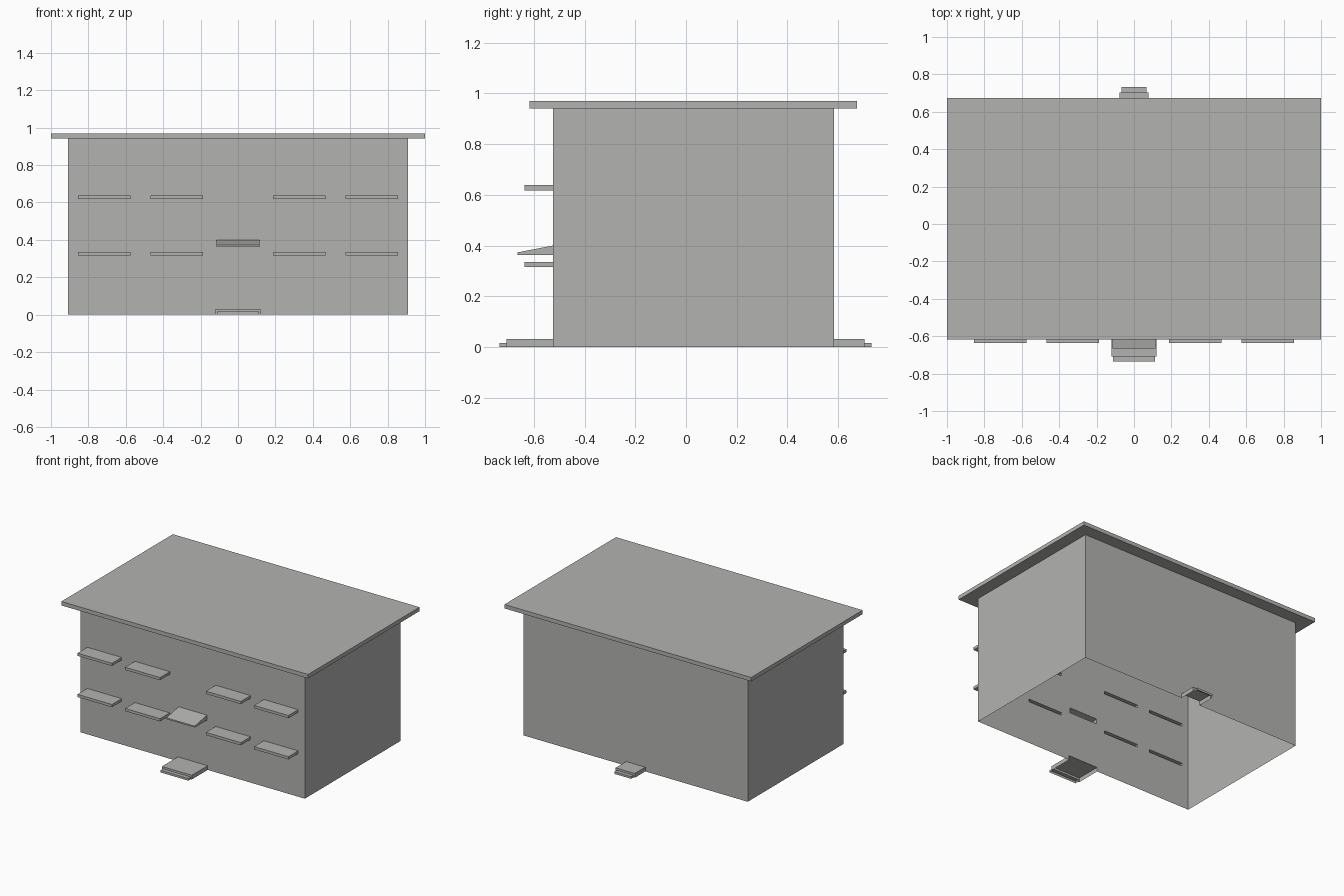
import bpy, bmesh
from mathutils import Vector

cube = bpy.data.objects.get("Cube")
if cube:
    bpy.data.objects.remove(cube, do_unlink=True)

GREY = (0.45, 0.45, 0.44, 1)
grey = bpy.data.materials.new("plain_grey")
grey.use_nodes = True
grey.diffuse_color = GREY
grey.node_tree.nodes["Principled BSDF"].inputs["Base Color"].default_value = GREY

SIDES = {"front": Vector((0, -1, 0)), "back": Vector((0, 1, 0)),
         "top": Vector((0, 0, 1)), "bottom": Vector((0, 0, -1))}


def on_side(bm, side):
    bm.normal_update()
    return [f for f in bm.faces if f.normal.dot(SIDES[side]) > 0.99]


def cut_hole(bm, side, low, high):
    """Slice one side along the hole's edges and remove the faces inside it."""
    axes = [a for a in range(3) if abs(SIDES[side][a]) < 0.5]
    for axis in axes:
        for corner in (low, high):
            normal = Vector((0, 0, 0))
            normal[axis] = 1
            faces = on_side(bm, side)
            edges = {e for f in faces for e in f.edges}
            verts = {v for f in faces for v in f.verts}
            bmesh.ops.bisect_plane(bm, geom=faces + list(edges) + list(verts),
                                   plane_co=corner, plane_no=normal, dist=1e-5)
    inside = [f for f in on_side(bm, side)
              if all(low[a] < f.calc_center_median()[a] < high[a] for a in axes)]
    bmesh.ops.delete(bm, geom=inside, context="FACES")


def shell(name, low, high, open_sides=(), holes=(), front_drop=0):
    """Thin-walled box with open sides, holes and an optional sloping top."""
    low, high = Vector(low), Vector(high)
    bm = bmesh.new()
    bmesh.ops.create_cube(bm, size=1)
    for v in bm.verts:
        v.co = (low + high) / 2 + v.co * (high - low)
    for side in open_sides:
        bmesh.ops.delete(bm, geom=on_side(bm, side), context="FACES")
    for v in bm.verts:
        if v.co.y < low.y + 1e-4 and v.co.z > high.z - 1e-4:
            v.co.z -= front_drop
    for side, hole_low, hole_high in holes:
        cut_hole(bm, side, hole_low, hole_high)
    mesh = bpy.data.meshes.new(name)
    bm.to_mesh(mesh)
    bm.free()
    mesh.materials.append(grey)
    bpy.context.collection.objects.link(bpy.data.objects.new(name, mesh))


WALL_X, FRONT, BACK, EAVES = 0.909, -0.524, 0.583, 0.941
wall_holes = []

# Window hoods, two rows of mirrored pairs, opening into the wall
for row, z in (("lower", 0.316), ("upper", 0.618)):
    for place, x0, x1 in (("inner", 0.186, 0.469), ("outer", 0.576, 0.855)):
        for hand, a, b in (("left", x0, x1), ("right", -x1, -x0)):
            low, high = (a, -0.637, z), (b, FRONT, z + 0.02)
            shell(f"{row}_{place}_hood_{hand}", low, high, ["back"])
            wall_holes.append(("front", low, high))

# Sloping canopy above the door
low, high = (-0.115, -0.665, 0.363), (0.115, FRONT, 0.4)
shell("door_canopy", low, high, ["back"], front_drop=0.027)
wall_holes.append(("front", low, high))

# Two-stage steps at the front and back, hollow underneath
for side, inner, wall, tread_y, step_y, wide, narrow in (
        ("front", "back", FRONT, -0.708, -0.736, 0.121, 0.113),
        ("back", "front", BACK, 0.704, 0.732, 0.078, 0.067)):
    tread = ((-wide, min(wall, tread_y), 0), (wide, max(wall, tread_y), 0.031))
    step = ((-narrow, min(tread_y, step_y), 0), (narrow, max(tread_y, step_y), 0.016))
    shell(f"{side}_upper_step", *tread, [inner, "bottom"], [(side, *step)])
    shell(f"{side}_lower_step", *step, [inner, "bottom"])
    wall_holes.append((side, *tread))

# Walls, open below and into the roof
walls = ((-WALL_X, FRONT, 0), (WALL_X, BACK, EAVES))
shell("walls", *walls, ["top", "bottom"], wall_holes)

# Overhanging flat roof
shell("roof", (-1, -0.617, EAVES), (1, 0.674, 0.97), holes=[("bottom", *walls)])
